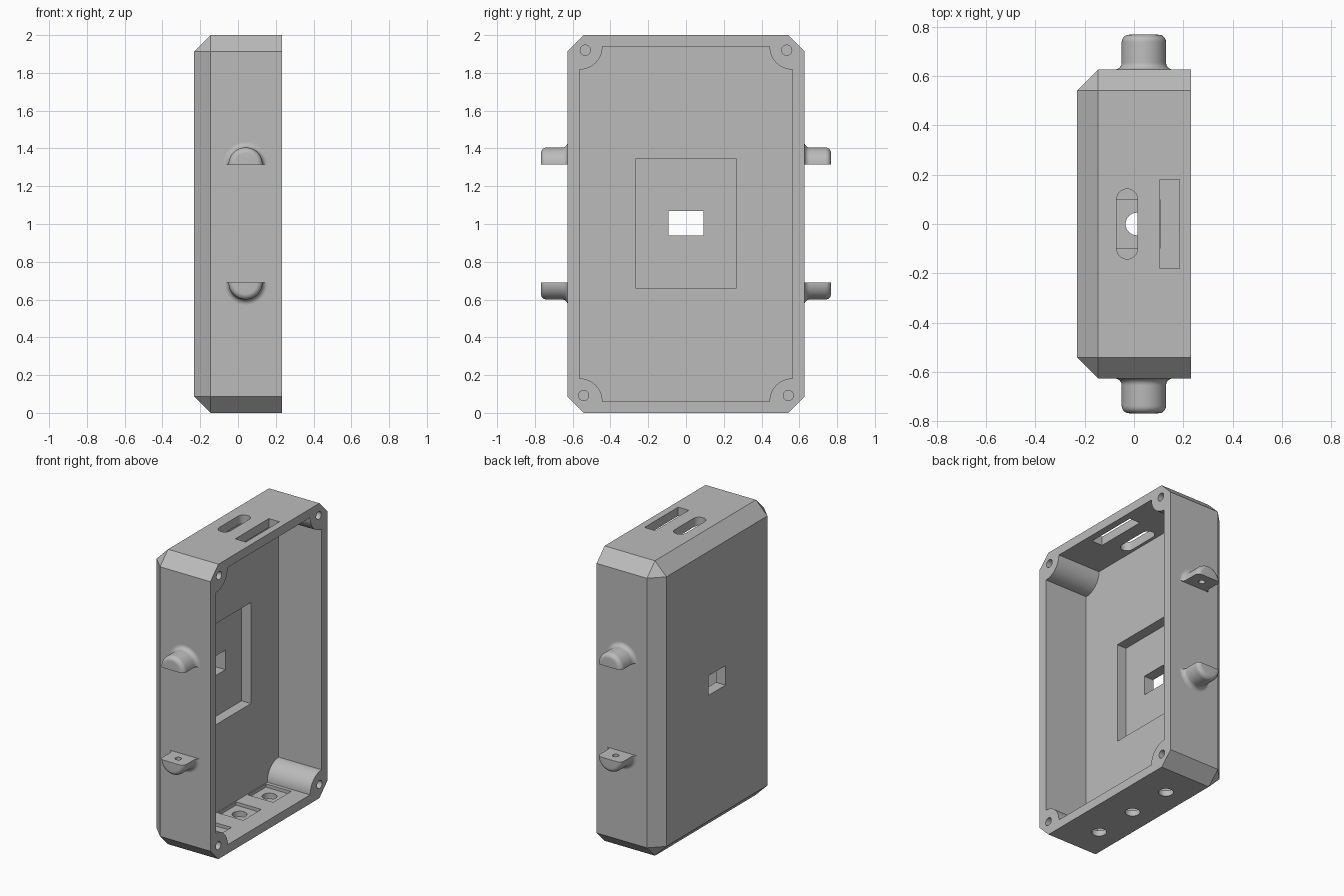
import bpy, bmesh
from math import sin, cos, radians
from mathutils import Matrix

old = bpy.data.objects.get("Cube")
if old:
    bpy.data.objects.remove(old)

# Single grey plastic
GREY = (0.5, 0.5, 0.5, 1)
mat = bpy.data.materials.new("grey_plastic")
mat.use_nodes = True
mat.diffuse_color = GREY
mat.node_tree.nodes["Principled BSDF"].inputs["Base Color"].default_value = GREY

X = 0.232            # half depth
Y = 0.627            # half width
H = 2.0              # height
C = 0.086            # chamfer
FLOOR = -0.09        # inner face of the back wall
IN_Y, IN_LO, IN_HI = 0.565, 0.06, 1.94
LUG_X = 0.04


def finish(bm, name):
    bmesh.ops.recalc_face_normals(bm, faces=bm.faces[:])
    mesh = bpy.data.meshes.new(name)
    bm.to_mesh(mesh)
    bm.free()
    mesh.materials.append(mat)
    ob = bpy.data.objects.new(name, mesh)
    bpy.context.collection.objects.link(ob)
    return ob


def arc(cu, cv, r, a0, a1, n=10):
    angles = [radians(a0 + (a1 - a0) * i / n) for i in range(n + 1)]
    return [(cu + r * cos(a), cv + r * sin(a)) for a in angles]


def circle(cu, cv, r):
    return arc(cu, cv, r, 0, 360, 32)[:-1]


def rect(u0, u1, v0, v1):
    return [(u0, v0), (u1, v0), (u1, v1), (u0, v1)]


def prism(outline, axis, lo, hi):
    """Extrude an outline along x (outline in y, z) or z (outline in x, y)."""
    bm = bmesh.new()
    place = (lambda u, v: (lo, u, v)) if axis == "x" else (lambda u, v: (u, v, lo))
    face = bm.faces.new([bm.verts.new(place(u, v)) for u, v in outline])
    top = bmesh.ops.extrude_face_region(bm, geom=[face])
    move = (hi - lo, 0, 0) if axis == "x" else (0, 0, hi - lo)
    bmesh.ops.translate(bm, vec=move,
                        verts=[g for g in top["geom"] if isinstance(g, bmesh.types.BMVert)])
    return finish(bm, "cutter")


def cut(ob, outline, axis, lo, hi):
    cutter = prism(outline, axis, lo, hi)
    cutter.hide_render = True
    mod = ob.modifiers.new("cut", "BOOLEAN")
    mod.operation, mod.solver, mod.object = "DIFFERENCE", "EXACT", cutter
    bpy.context.view_layer.objects.active = ob
    bpy.ops.object.modifier_apply(modifier=mod.name)
    bpy.data.objects.remove(cutter)


def smooth(ob):
    bpy.ops.object.select_all(action="DESELECT")
    ob.select_set(True)
    bpy.context.view_layer.objects.active = ob
    bpy.ops.object.shade_smooth_by_angle(angle=radians(30))


# Case: octagonal front with a chamfered back
bm = bmesh.new()
for sy in (-1, 1):
    for sz in (-1, 1):
        for x in (X, C - X):
            bm.verts.new((x, sy * Y, H / 2 + sz * (H / 2 - C)))
            bm.verts.new((x, sy * (Y - C), H / 2 + sz * H / 2))
        bm.verts.new((-X, sy * (Y - C), H / 2 + sz * (H / 2 - C)))
bmesh.ops.convex_hull(bm, input=bm.verts[:])
bmesh.ops.dissolve_limit(bm, angle_limit=radians(1), verts=bm.verts[:], edges=bm.edges[:])
case = finish(bm, "case")

# Cavity, leaving a round screw boss in each corner
outline = []
corners = [(IN_Y, IN_HI), (-IN_Y, IN_HI), (-IN_Y, IN_LO), (IN_Y, IN_LO)]
for i, (y, z) in enumerate(corners):
    outline += arc(y, z, 0.123, 270 + 90 * i, 180 + 90 * i, 16)
cut(case, outline, "x", FLOOR, 0.4)

# Back wall recess and window
cut(case, rect(-0.267, 0.267, 0.66, 1.345), "x", -0.16, 0.1)
cut(case, rect(-0.092, 0.092, 0.938, 1.07), "x", -0.4, 0.1)

# Screw holes in the bosses
for s in (-1, 1):
    cut(case, circle(s * 0.533, 1.92, 0.027), "x", 0.1, 0.4)
    cut(case, circle(s * 0.542, 0.092, 0.027), "x", 0.1, 0.4)

# Top slots: one rounded, one square-ended
stadium = arc(-0.028, 0.1, 0.042, 0, 180, 16) + arc(-0.028, -0.1, 0.042, 180, 360, 16)
cut(case, stadium, "z", 1.85, 2.1)
cut(case, rect(0.105, 0.185, -0.18, 0.18), "z", 1.85, 2.1)

# Bottom button holes with shallow square seats
for y in (-0.32, 0, 0.32):
    cut(case, rect(-0.083, 0.107, y - 0.097, y + 0.097), "z", 0.038, 0.15)
    cut(case, circle(0.012, y, 0.046), "z", -0.1, 0.15)
smooth(case)


# Half-round side lugs with a flared root and a rounded end
def lug(name, side, flat_z, up):
    bm = bmesh.new()
    profile = [(-0.01, 0), (-0.01, 0.118)]
    profile += arc(0.028, 0.118, 0.028, 180, 270, 8)
    profile += arc(0.111, 0.06, 0.03, 90, 0, 8) + [(0.141, 0)]
    verts = [bm.verts.new((r, d, 0)) for d, r in profile]
    edges = [bm.edges.new(pair) for pair in zip(verts, verts[1:])]
    bmesh.ops.spin(bm, geom=verts + edges, cent=(0, 0, 0), axis=(0, -1, 0),
                   angle=radians(180), steps=32)
    bmesh.ops.remove_doubles(bm, verts=bm.verts[:], dist=0.0001)
    bmesh.ops.edgenet_fill(bm, edges=[e for e in bm.edges if e.is_boundary])
    # keep the dome on the wanted side of the flat face
    dome = 1 if sum(v.co.z for v in bm.verts) > 0 else -1
    bm.transform(Matrix.Translation((LUG_X, side * Y, flat_z))
                 @ Matrix.Diagonal((1, side, up * dome, 1)))
    ob = finish(bm, name)
    ends = sorted((flat_z - up * 0.02, flat_z + up * 0.05))
    cut(ob, circle(LUG_X, side * (Y + 0.07), 0.02), "z", *ends)
    smooth(ob)


for side, word in ((-1, "front"), (1, "back")):
    lug(word + "_upper_lug", side, 1.315, 1)
    lug(word + "_lower_lug", side, 0.69, -1)
